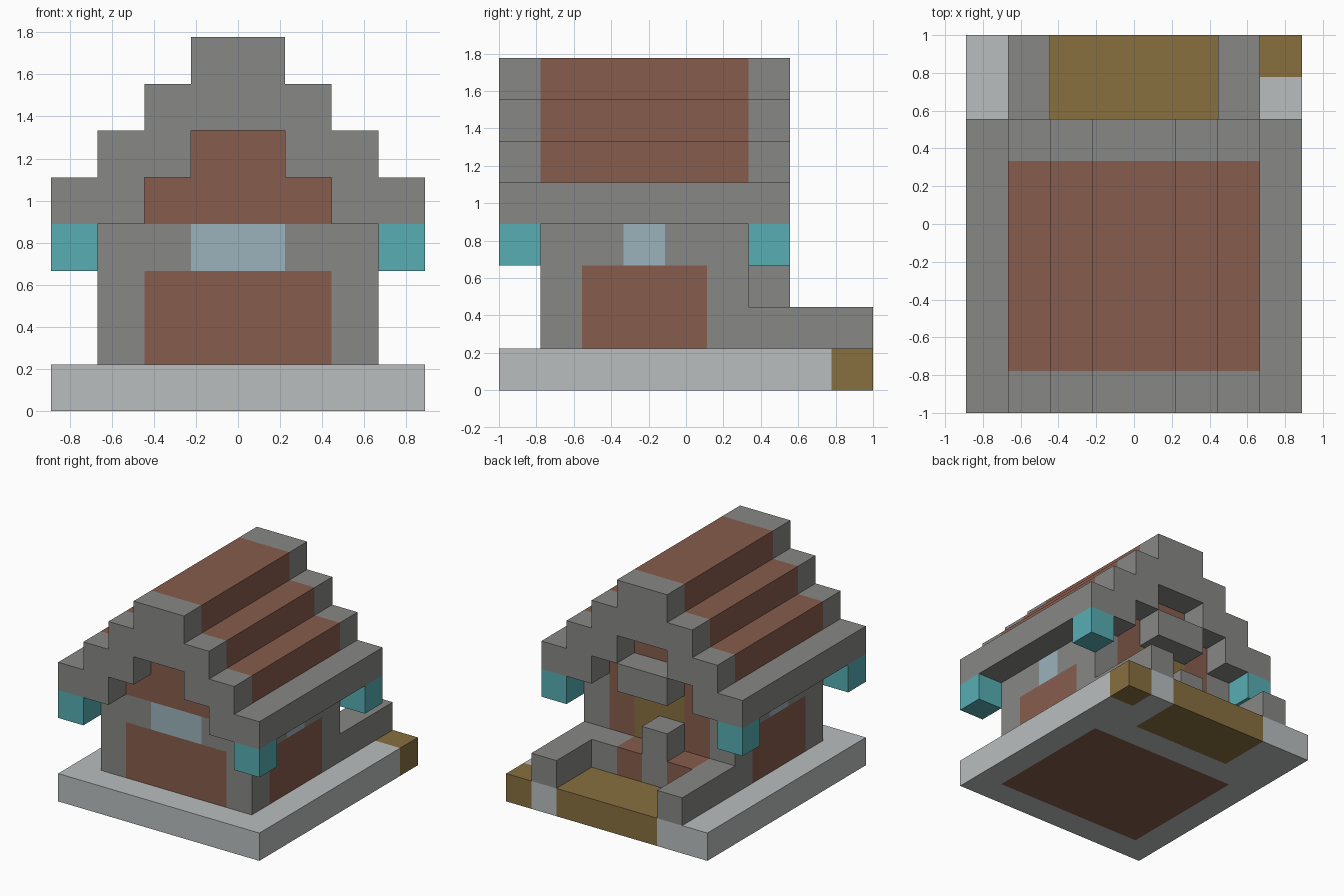
import bpy, bmesh
from mathutils import Vector

old = bpy.data.objects.get("Cube")
if old:
    bpy.data.objects.remove(old)

U = 2 / 9                      # edge of one building block
ORIGIN = Vector((4, 4.5, 0))   # centre of the plot, in blocks

COLOURS = {
    "stone": (0.245, 0.245, 0.235),
    "pale_stone": (0.49, 0.515, 0.515),
    "red_brick": (0.245, 0.108, 0.075),
    "golden_wood": (0.242, 0.162, 0.051),
    "glass": (0.33, 0.45, 0.50),
    "teal_lantern": (0.095, 0.42, 0.45),
}
NAMES = list(COLOURS)
MATS = []
for name, rgb in COLOURS.items():
    m = bpy.data.materials.new(name)
    m.use_nodes = True
    m.diffuse_color = (*rgb, 1)
    m.node_tree.nodes["Principled BSDF"].inputs["Base Color"].default_value = (*rgb, 1)
    MATS.append(m)


def finish(name, bm, rule):
    """Colour each face by the block behind it, then scale into place."""
    bmesh.ops.recalc_face_normals(bm, faces=bm.faces)
    bm.normal_update()
    me = bpy.data.meshes.new(name)
    for f in bm.faces:
        c = f.calc_center_median() - f.normal * 0.5
        colour = rule if isinstance(rule, str) else rule(*(int(v // 1) for v in c))
        f.material_index = NAMES.index(colour)
    for v in bm.verts:
        v.co = (v.co - ORIGIN) * U
    for m in MATS:
        me.materials.append(m)
    bm.to_mesh(me)
    bm.free()
    ob = bpy.data.objects.new(name, me)
    bpy.context.collection.objects.link(ob)
    return ob


def block(name, rule, x, y, z):
    """Box over block ranges; cut along the block grid when it is multi-coloured."""
    bm = bmesh.new()
    bmesh.ops.create_cube(bm, size=1)
    spans = (x, y, z)
    for v in bm.verts:
        v.co = [(a + b) / 2 + c * (b - a) for (a, b), c in zip(spans, v.co)]
    if not isinstance(rule, str):
        for axis, (a, b) in enumerate(spans):
            normal = Vector((axis == 0, axis == 1, axis == 2))
            for cut in range(a + 1, b):
                bmesh.ops.bisect_plane(bm, geom=bm.verts[:] + bm.edges[:] + bm.faces[:],
                                       plane_co=normal * cut, plane_no=normal)
    return finish(name, bm, rule)


# Base slab with wooden back step, corner block and brick floor
def slab_rule(i, j, k):
    if (j >= 7 and 2 <= i <= 5) or (i == 7 and j == 8):
        return "golden_wood"
    if 1 <= i <= 6 and 1 <= j <= 5:
        return "red_brick"
    return "pale_stone"


block("base_slab", slab_rule, (0, 8), (0, 9), (0, 1))


# House body: stone frame, brick panels, windows and back door
def wall_rule(i, j, k):
    side = i in (1, 6)
    if j == 5 and not side:
        return "golden_wood" if i in (3, 4) else "red_brick"
    if k == 3:
        window = (j == 1 and i in (3, 4)) or (side and j == 3)
        return "glass" if window else "stone"
    return "stone" if side and j in (1, 5) else "red_brick"


block("house_walls", wall_rule, (1, 7), (1, 6), (1, 4))


# Stepped roof courses, the lowest with stone eaves
def roof_rule(i, j, k):
    return "stone" if k == 4 and i in (0, 1, 6, 7) else "red_brick"


for k in range(4, 8):
    block(f"roof_course_{k - 3}", roof_rule, (k - 4, 12 - k), (1, 6), (k, k + 1))

# Stepped stone gable arches at the front and back
HALF = [(1, 8), (1, 7), (2, 7), (2, 6), (3, 6), (3, 5), (4, 5), (4, 4),
        (2, 4), (2, 5), (1, 5), (1, 6)]
OUTLINE = HALF + [(-x, z) for x, z in reversed(HALF)]


def gable(name, y):
    bm = bmesh.new()
    face = bm.faces.new([bm.verts.new((4 + x, y, z)) for x, z in OUTLINE])
    ext = bmesh.ops.extrude_face_region(bm, geom=[face])
    verts = [g for g in ext["geom"] if isinstance(g, bmesh.types.BMVert)]
    bmesh.ops.translate(bm, verts=verts, vec=(0, 1, 0))
    finish(name, bm, "stone")


gable("front_gable", 0)
gable("back_gable", 6)

# Lanterns under the four roof corners
for side, x in (("right", 0), ("left", 7)):
    for end, y in (("front", 0), ("back", 6)):
        block(f"{end}_{side}_lantern", "teal_lantern", (x, x + 1), (y, y + 1), (3, 4))

# Back porch: side walls, low wall, post and awning
block("porch_right_wall", "stone", (1, 2), (6, 9), (1, 2))
block("porch_left_wall", "stone", (6, 7), (6, 9), (1, 2))
block("porch_low_wall", lambda i, j, k: "red_brick" if i in (2, 4) else "stone",
      (2, 6), (6, 7), (1, 2))
block("porch_post", "stone", (3, 4), (6, 7), (2, 3))
block("door_awning", "stone", (3, 5), (6, 7), (4, 5))
